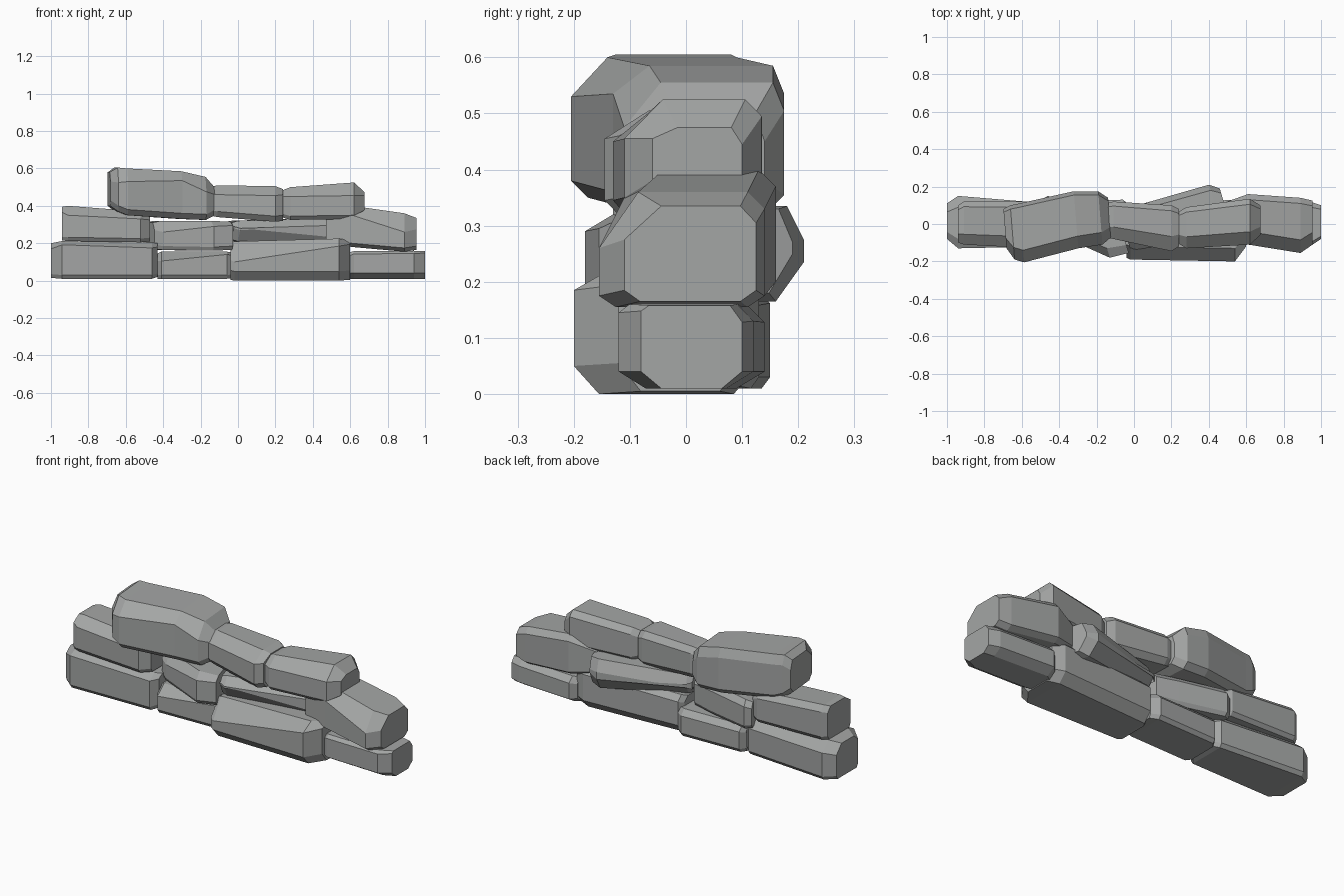
import bpy, bmesh, math

grey = bpy.data.materials.new("stone grey")
grey.diffuse_color = (0.37, 0.38, 0.375, 1)


def stone(name, stations, front=0.05, back=(0.03, 0.03), under=(0.015, 0.02), skew=0.0):
    """Loft eight-sided sections along x. Station: x, y0, y1, z0, z1, front-top bevel height."""
    bm = bmesh.new()
    rings = []
    for x, y0, y1, z0, z1, ft in stations:
        f = min(1.0, (y1 - y0) / 0.25)
        w, (bw, bh), (uw, uh) = front * f, back, under
        bw, uw = bw * f, uw * f
        pts = [(y0 + uw, z0), (y1 - uw, z0), (y1, z0 + uh), (y1, z1 - bh),
               (y1 - bw, z1), (y0 + w, z1), (y0, z1 - ft), (y0, z0 + uh)]
        mid = (y0 + y1) / 2
        rings.append([bm.verts.new((x - skew * (y - mid), y, z)) for y, z in pts])
    for a, b in zip(rings, rings[1:]):
        for i in range(8):
            j = (i + 1) % 8
            bm.faces.new((a[i], a[j], b[j], b[i]))
    bm.faces.new(rings[0])
    bm.faces.new(rings[-1])
    bmesh.ops.recalc_face_normals(bm, faces=bm.faces)
    me = bpy.data.meshes.new(name)
    bm.to_mesh(me)
    bm.free()
    me.materials.append(grey)
    me.shade_flat()
    ob = bpy.data.objects.new(name, me)
    bpy.context.collection.objects.link(ob)


# Bottom course
stone("base_stone_left", [
    (-1.00, -0.08, 0.11, 0.015, 0.20, 0.03),
    (-0.94, -0.13, 0.15, 0.01, 0.212, 0.02),
    (-0.46, -0.12, 0.11, 0.01, 0.205, 0.03),
    (-0.43, -0.08, 0.08, 0.02, 0.20, 0.02)], front=0.05, back=(0.06, 0.05))
stone("base_stone_inner", [
    (-0.43, -0.09, 0.09, 0.01, 0.145, 0.04),
    (-0.41, -0.12, 0.12, 0.01, 0.155, 0.05),
    (-0.06, -0.11, 0.13, 0.01, 0.155, 0.015),
    (-0.02, -0.08, 0.10, 0.015, 0.15, 0.015)], front=0.06)
stone("base_stone_long", [
    (-0.04, -0.18, 0.07, 0.005, 0.20, 0.09),
    (-0.02, -0.19, 0.10, 0.0, 0.21, 0.11),
    (0.54, -0.20, 0.13, 0.0, 0.225, 0.04),
    (0.60, -0.12, 0.10, 0.005, 0.215, 0.02)], front=0.07, under=(0.045, 0.05))
stone("base_stone_right", [
    (0.59, -0.09, 0.11, 0.01, 0.15, 0.02),
    (0.62, -0.11, 0.14, 0.01, 0.158, 0.015),
    (0.94, -0.12, 0.12, 0.01, 0.16, 0.015),
    (1.00, -0.08, 0.10, 0.01, 0.158, 0.01)], front=0.02, under=(0.05, 0.03))

# Middle course
stone("middle_stone_left", [
    (-0.94, -0.10, 0.10, 0.215, 0.395, 0.03),
    (-0.91, -0.11, 0.12, 0.212, 0.40, 0.05),
    (-0.52, -0.13, 0.12, 0.205, 0.37, 0.04),
    (-0.47, -0.09, 0.09, 0.21, 0.345, 0.02)], front=0.06)
stone("middle_stone_inner", [
    (-0.47, -0.03, 0.13, 0.17, 0.31, 0.04),
    (-0.43, -0.06, 0.15, 0.165, 0.32, 0.06),
    (-0.17, -0.18, 0.09, 0.16, 0.32, 0.03),
    (-0.06, -0.155, 0.06, 0.165, 0.315, 0.02)], front=0.05, skew=0.3)
stone("middle_stone_turned", [
    (-0.05, -0.13, 0.06, 0.22, 0.31, 0.03),
    (-0.02, -0.14, 0.08, 0.21, 0.32, 0.05),
    (0.44, -0.05, 0.21, 0.165, 0.335, 0.04),
    (0.49, -0.02, 0.19, 0.18, 0.33, 0.03)], front=0.05, back=(0.03, 0.06), under=(0.05, 0.07), skew=0.3)
stone("middle_stone_right", [
    (0.47, -0.08, 0.11, 0.20, 0.36, 0.03),
    (0.61, -0.11, 0.16, 0.18, 0.40, 0.05),
    (0.89, -0.155, 0.14, 0.155, 0.36, 0.10),
    (0.955, -0.11, 0.125, 0.165, 0.335, 0.06)], front=0.07, under=(0.03, 0.02))

# Top course
stone("cap_stone_left", [
    (-0.69, -0.13, 0.08, 0.40, 0.58, 0.05),
    (-0.65, -0.19, 0.10, 0.37, 0.605, 0.08),
    (-0.60, -0.205, 0.11, 0.35, 0.60, 0.07),
    (-0.31, -0.13, 0.175, 0.33, 0.585, 0.05),
    (-0.18, -0.11, 0.175, 0.325, 0.555, 0.08),
    (-0.13, -0.07, 0.14, 0.35, 0.50, 0.04)], front=0.065, back=(0.02, 0.05), under=(0.03, 0.03), skew=0.08)
stone("cap_stone_middle", [
    (-0.20, -0.06, 0.10, 0.36, 0.49, 0.03),
    (-0.11, -0.08, 0.12, 0.34, 0.51, 0.05),
    (0.20, -0.145, 0.10, 0.315, 0.505, 0.05),
    (0.24, -0.12, 0.08, 0.32, 0.49, 0.03)], front=0.08, under=(0.03, 0.03))
stone("cap_stone_right", [
    (0.23, -0.10, 0.06, 0.34, 0.48, 0.03),
    (0.28, -0.13, 0.09, 0.325, 0.50, 0.05),
    (0.62, -0.11, 0.135, 0.33, 0.525, 0.07),
    (0.675, -0.06, 0.10, 0.36, 0.475, 0.02)], front=0.07, under=(0.02, 0.02))
